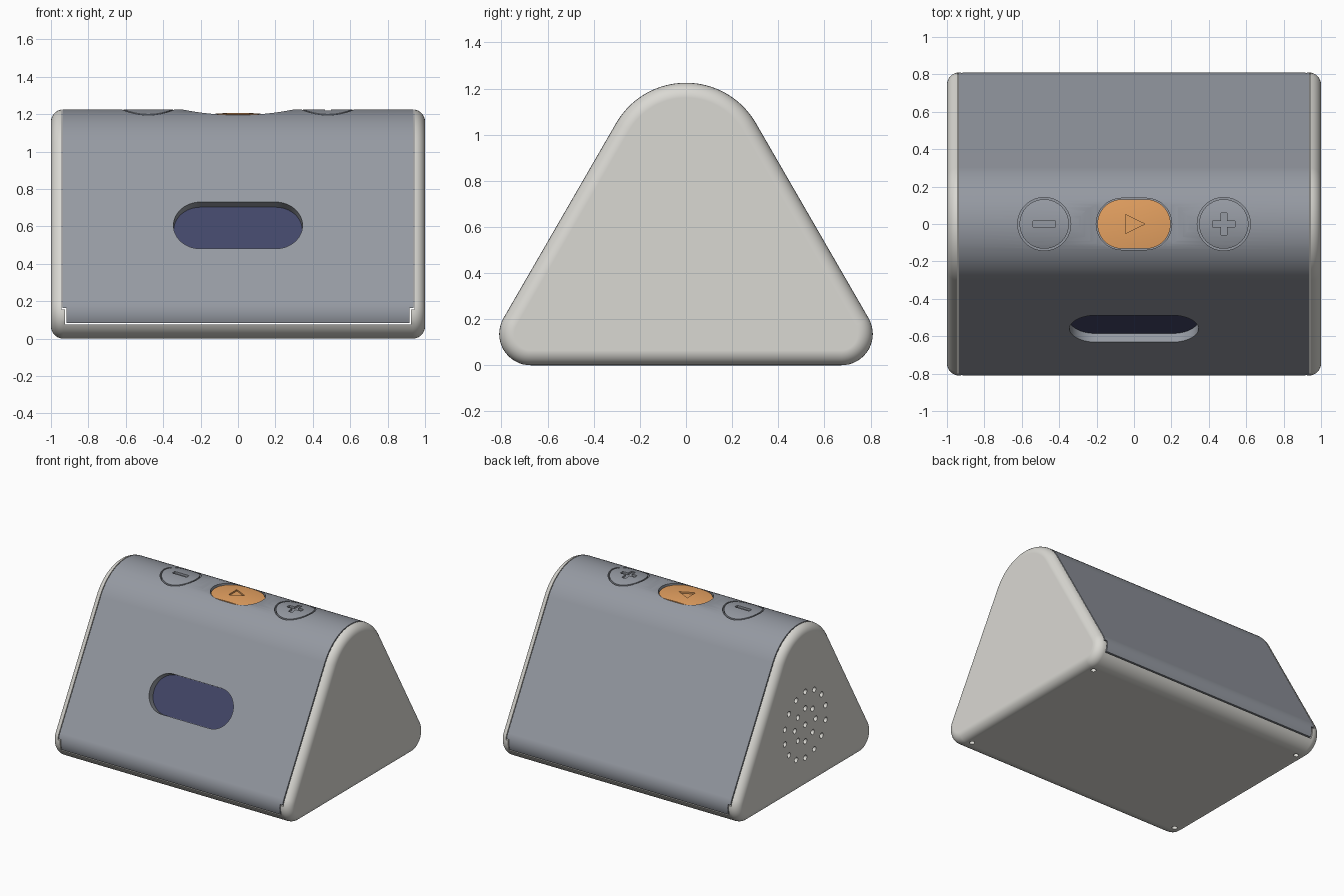
import bpy, bmesh, math
from mathutils import Matrix, Vector

if "Cube" in bpy.data.objects:
    bpy.data.objects.remove(bpy.data.objects["Cube"])

R_TOP, Z_TOP = 0.35, 0.875        # rounded ridge
R_LOW, Y_LOW = 0.136, 0.674       # rounded lower corners


def material(name, rgb):
    m = bpy.data.materials.new(name)
    m.diffuse_color = (*rgb, 1)
    m.use_nodes = True
    m.node_tree.nodes["Principled BSDF"].inputs["Base Color"].default_value = m.diffuse_color
    return m


WHITE = material("warm_white", (0.70, 0.69, 0.65))
GREY = material("cool_grey", (0.30, 0.32, 0.36))
ORANGE = material("orange", (0.79, 0.36, 0.12))
NAVY = material("navy_screen", (0.055, 0.062, 0.14))


def finish(bm, name, mat=None):
    bmesh.ops.recalc_face_normals(bm, faces=bm.faces)
    me = bpy.data.meshes.new(name)
    bm.to_mesh(me)
    bm.free()
    ob = bpy.data.objects.new(name, me)
    bpy.context.collection.objects.link(ob)
    if mat:
        me.materials.append(mat)
    return ob


def profile(inset):
    """Rounded triangle in the side plane, shrunk evenly by inset."""
    pts = []
    for y, z, r, a0, n in ((Y_LOW, R_LOW, R_LOW, -90, 16),
                           (0, Z_TOP, R_TOP, 30, 32),
                           (-Y_LOW, R_LOW, R_LOW, 150, 16)):
        for i in range(n + 1):
            a = math.radians(a0 + 120 * i / n)
            pts.append((y + (r - inset) * math.cos(a), z + (r - inset) * math.sin(a)))
    return pts


def loft(name, sections, mat):
    """Skin the side profile through (x, inset) sections."""
    bm = bmesh.new()
    loops = [[bm.verts.new((x, y, z)) for y, z in profile(d)] for x, d in sections]
    n = len(loops[0])
    for a, b in zip(loops, loops[1:]):
        for i in range(n):
            bm.faces.new((a[i], a[(i + 1) % n], b[(i + 1) % n], b[i]))
    bm.faces.new(loops[0])
    bm.faces.new(loops[-1])
    return finish(bm, name, mat)


def prism(name, outline, lo, hi, places=(Matrix(),), mat=None):
    """Extrude a flat outline from lo to hi, once per placement matrix."""
    bm = bmesh.new()
    n = len(outline)
    for m in places:
        a, b = [[bm.verts.new(m @ Vector((u, v, w))) for u, v in outline] for w in (lo, hi)]
        bm.faces.new(a)
        bm.faces.new(b)
        for i in range(n):
            bm.faces.new((a[i], a[(i + 1) % n], b[(i + 1) % n], b[i]))
    return finish(bm, name, mat)


def box(x0, x1, y0, y1, z0, z1):
    return prism("cutter", [(x0, y0), (x1, y0), (x1, y1), (x0, y1)], z0, z1)


def circle(r, n):
    return [(r * math.cos(math.tau * i / n), r * math.sin(math.tau * i / n)) for i in range(n)]


def stadium(half_w, half_h, n=24):
    pts = []
    for s in (1, -1):
        for i in range(n + 1):
            a = -math.pi / 2 + math.pi * i / n
            pts.append((s * (half_w - half_h + half_h * math.cos(a)), s * half_h * math.sin(a)))
    return pts


def boolean(ob, tool, op='DIFFERENCE'):
    mod = ob.modifiers.new("cut", 'BOOLEAN')
    mod.operation, mod.object, mod.solver = op, tool, 'EXACT'
    bpy.context.view_layer.objects.active = ob
    bpy.ops.object.modifier_apply(modifier=mod.name)
    bpy.data.objects.remove(tool, do_unlink=True)


# End caps and floor: one filleted body with the shell space removed
F = 0.065
arc = [math.pi / 2 * i / 8 for i in range(9)]
right = [(1 - F + F * math.sin(a), F * (1 - math.cos(a))) for a in arc]
left = [(-x, d) for x, d in reversed(right)]
base = loft("base_and_end_caps", left + right, WHITE)
boolean(base, box(-0.924, 0.924, -1, 1, 0.075, 2))
boolean(base, box(-0.945, 0.945, -1, 1, 0.155, 2))

# Speaker holes in the left end cap
holes = []
for ring_r, count in ((0, 1), (0.125, 8), (0.25, 14)):
    for i in range(count):
        a = math.tau * i / count
        holes.append(Matrix.Translation((-1, ring_r * math.sin(a), 0.48 + ring_r * math.cos(a)))
                     @ Matrix.Rotation(math.pi / 2, 4, 'Y'))
boolean(base, prism("cutter", circle(0.02, 16), -0.1, 0.04, holes))

# Screw holes underneath
screws = [Matrix.Translation((x, y, 0)) for x in (-0.91, 0.91) for y in (-0.65, 0.65)]
boolean(base, prism("cutter", circle(0.019, 16), -0.1, 0.03, screws))

# Grey shell, trimmed along the floor and stepped at the lower corners
shell = loft("shell", [(-0.939, 0), (0.939, 0)], GREY)
boolean(shell, box(-2, 2, -1, 1, -1, 0.083))
for s in (-1, 1):
    x0, x1 = sorted((s * 0.917, s * 1.2))
    boolean(shell, box(x0, x1, -1, 1, -1, 0.163))

# Recessed screen window on the sloping front
front = Matrix.Translation((0, -0.56, 0.605)) @ Matrix.Rotation(math.radians(60), 4, 'X')
boolean(shell, prism("cutter", stadium(0.345, 0.144), -0.06, 0.1, [front]))
prism("screen", stadium(0.344, 0.143), -0.0605, -0.053, [front], NAVY)

# Finger dip across the ridge, with a pocket for the main button
dip = Matrix.Translation((0, 0, 2.695)) @ Matrix.Rotation(math.pi / 2, 4, 'X')
boolean(shell, prism("cutter", circle(1.5, 360), -0.5, 0.5, [dip]))
boolean(shell, prism("cutter", stadium(0.202, 0.138), 1.12, 1.4))

# Round volume buttons: ring grooves with minus and plus recesses
for x in (-0.48, 0.48):
    at = [Matrix.Translation((x, 0, 0))]
    ring = prism("cutter", circle(0.142, 64), 1.165, 1.4, at)
    boolean(ring, prism("core", circle(0.132, 64), 1.0, 1.5, at))
    boolean(shell, ring)
    boolean(shell, box(x - 0.06, x + 0.06, -0.016, 0.016, 1.209, 1.4))
boolean(shell, box(0.464, 0.496, -0.06, 0.06, 1.209, 1.4))

# Domed orange play button
button = prism("play_button", stadium(0.196, 0.132), 1.11, 1.3, mat=ORANGE)
bm = bmesh.new()
bmesh.ops.create_uvsphere(bm, u_segments=96, v_segments=64, radius=1)
bm.transform(Matrix.Translation((0, 0, 0.907)) @ Matrix.Diagonal((0.67, 0.55, 0.3, 1)))
boolean(button, finish(bm, "dome"), 'INTERSECT')
boolean(button, prism("cutter", [(-0.045, -0.05), (0.058, 0), (-0.045, 0.05)], 1.195, 1.4))

# Smooth curves, crisp edges
for ob in list(bpy.context.scene.objects):
    bpy.ops.object.select_all(action='DESELECT')
    ob.select_set(True)
    bpy.context.view_layer.objects.active = ob
    bpy.ops.object.shade_smooth_by_angle(angle=math.radians(30))
    weighted = ob.modifiers.new("weighted_normals", 'WEIGHTED_NORMAL')
    weighted.keep_sharp = True
